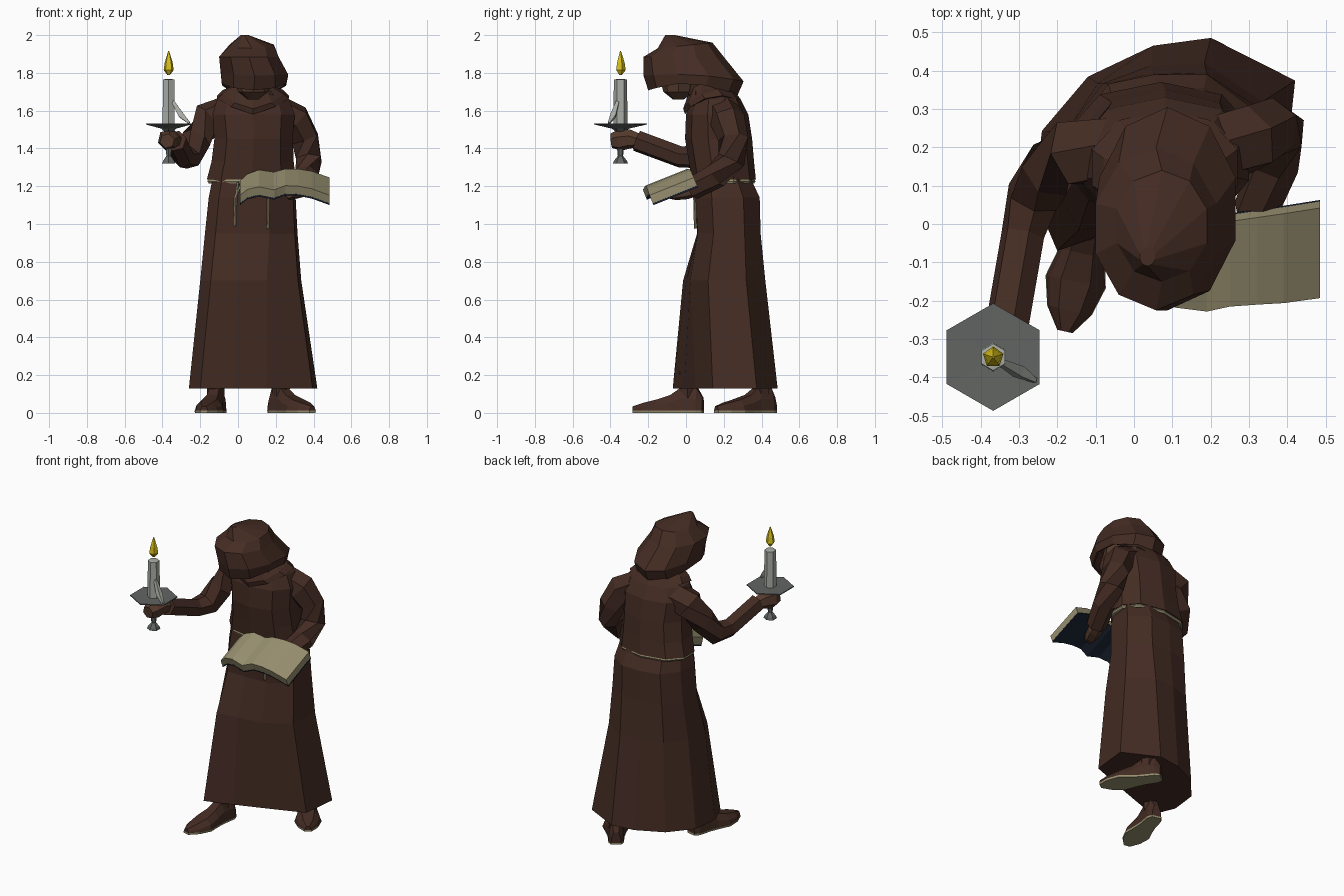
import bpy, bmesh, math
from mathutils import Vector

if "Cube" in bpy.data.objects:
    bpy.data.objects.remove(bpy.data.objects["Cube"])


def material(name, rgb):
    m = bpy.data.materials.new(name)
    m.diffuse_color = (*rgb, 1)
    m.use_nodes = True
    m.node_tree.nodes["Principled BSDF"].inputs["Base Color"].default_value = m.diffuse_color
    return m


BROWN = material("robe brown", (0.058, 0.025, 0.017))
SKIN = material("skin brown", (0.09, 0.043, 0.026))
TAN = material("parchment tan", (0.31, 0.275, 0.16))
NAVY = material("cover navy", (0.012, 0.018, 0.035))
WAX = material("candle wax", (0.40, 0.42, 0.38))
PEWTER = material("pewter grey", (0.12, 0.13, 0.122))
FLAME = material("flame yellow", (0.68, 0.52, 0.01))


def loft(name, rings, mat, caps=(True, True)):
    """Skin a list of equal-length point rings."""
    n = len(rings[0])
    verts = [tuple(p) for r in rings for p in r]
    faces = []
    for i in range(len(rings) - 1):
        for j in range(n):
            k = (j + 1) % n
            faces.append((i*n + j, i*n + k, (i+1)*n + k, (i+1)*n + j))
    if caps[0]:
        faces.append(tuple(reversed(range(n))))
    if caps[1]:
        faces.append(tuple(range(len(verts) - n, len(verts))))
    me = bpy.data.meshes.new(name)
    me.from_pydata(verts, [], faces)
    me.materials.append(mat)
    ob = bpy.data.objects.new(name, me)
    bpy.context.collection.objects.link(ob)
    bm = bmesh.new()
    bm.from_mesh(me)
    bmesh.ops.recalc_face_normals(bm, faces=bm.faces)
    bm.to_mesh(me)
    bm.free()
    return ob


def oval(x0, x1, y0, y1, z, n=10, power=0.8):
    """Squarish oval ring inside a box; z is a number or a function of (c, s)."""
    ring = []
    for i in range(n):
        a = 2 * math.pi * (i + 0.5) / n
        c, s = math.cos(a), math.sin(a)
        c = math.copysign(min(1, abs(c / math.cos(math.pi / n)) ** power), c)
        h = z(c, s) if callable(z) else z
        ring.append(((x0+x1)/2 + c*(x1-x0)/2, (y0+y1)/2 + s*(y1-y0)/2, h))
    return ring


def turned(name, x, y, profile, mat, n=6):
    """Lathe a (radius, z) profile round a vertical axis, corners facing y."""
    return loft(name, [[(x + r*math.sin(2*math.pi*i/n), y + r*math.cos(2*math.pi*i/n), z)
                        for i in range(n)] for r, z in profile], mat)


def tube(name, path, mat, n=6):
    """Sweep a polygon along (x, y, z, radius) points."""
    pts = [Vector(p[:3]) for p in path]
    rings, last = [], None
    for i, p in enumerate(pts):
        d = (pts[min(i+1, len(pts)-1)] - pts[max(i-1, 0)]).normalized()
        side = d.cross(Vector((0.3, 0.2, 1))).normalized()
        if last and side.dot(last) < 0:
            side = -side
        last = side
        up = side.cross(d)
        rings.append([p + path[i][3] * (side*math.cos(2*math.pi*(j+.5)/n)
                      + up*math.sin(2*math.pi*(j+.5)/n)) for j in range(n)])
    return loft(name, rings, mat)


# Skirt: hem and waist footprints blended and refitted to a box at each height
hem = [(.42, .37), (.2, .48), (.05, .46), (-.12, .38), (-.24, .24),
       (-.26, .07), (-.2, -.07), (-.02, -.01), (.15, .05), (.395, .14)]
waist = [(.42, .34), (.25, .48), (.05, .48), (-.13, .44), (-.24, .27),
         (-.26, .06), (-.18, -.06), (.0, -.07), (.22, -.07), (.40, .07)]
boxes = [(-.26, .42, -.07, .485, .13, 0), (-.20, .335, -.02, .42, .7, .55), (-.175, .315, .055, .395, .95, .9),
         (-.155, .305, .05, .39, 1.14, 1), (-.14, .29, .055, .355, 1.215, 1), (-.13, .28, .06, .34, 1.27, 1)]
skirt = []
for x0, x1, y0, y1, z, t in boxes:
    pts = [Vector(h).lerp(Vector(w), t) for h, w in zip(hem, waist)]
    skirt.append([(x0 + (p.x+.26)/.68*(x1-x0), y0 + (p.y+.07)/.55*(y1-y0), z) for p in pts])
loft("robe_skirt", skirt, BROWN)

# Upper robe
loft("robe_torso", [oval(*b) for b in [
    (-.165, .305, .03, .37, 1.235), (-.14, .295, .015, .36, 1.33), (-.125, .29, -.005, .35, 1.45),
    (-.14, .30, 0, .33, 1.58), (-.11, .27, .03, .29, 1.66), (0, .16, .03, .23, 1.74)]], BROWN)

# Rope belt tucked under the torso hem, and its hanging ends
loft("rope_belt", [oval(-.155, .30, .035, .362, 1.215), oval(-.162, .304, .03, .368, 1.226),
                   oval(-.155, .30, .035, .362, 1.238)], TAN)
for i, (x, x2, top, low) in enumerate([(.02, -.015, 1.22, .99), (.0, -.01, 1.22, 1.1), (.15, .16, 1.22, .975)]):
    tube(f"rope_end_{i+1}", [(x, .03, top, .007), (x2, .045, top-.08, .007), (x2, .05, low, .008)], TAN, 4)

# Cowl round the neck, dipping to a point at the front
loft("cowl", [
    oval(-.11, .27, -.005, .30, lambda c, s: 1.63 + .05*abs(c) - .05*max(0, -s), power=1),
    oval(-.08, .24, -.015, .27, lambda c, s: 1.68 + .03*abs(c) - .07*max(0, -s), power=1),
    oval(.0, .16, .03, .22, 1.74)], BROWN)

# Hood: deep, overhanging the face, with an off-centre peak
rim = lambda c, s: 1.72 + .03*(1-s*s) - .045*max(0, s) - .012*max(0, -s)
hood = loft("hood", [
    oval(-.085, .255, -.20, .27, rim, power=.9),
    oval(-.09, .265, -.225, .305, lambda c, s: 1.77 + .02*(1-s*s) - .015*s, power=1),
    oval(-.10, .215, -.225, .20, 1.885, power=1),
    oval(-.045, .19, -.15, .14, lambda c, s: 1.945 + .015*s, power=1),
    oval(.015, .055, -.11, -.06, 2.0, power=1)], BROWN, caps=(False, True))
sol = hood.modifiers.new("cloth", "SOLIDIFY")
sol.thickness = 0.012
turned("head", .08, -.04, [(.03, 1.66), (.08, 1.70), (.1, 1.78), (.08, 1.87), (.03, 1.91)], SKIN, 8)
tube("neck", [(.08, .12, 1.66, .07), (.08, .0, 1.78, .07)], BROWN)

# Sleeves and hands
tube("candle_sleeve", [(.02, .18, 1.585, .08), (-.06, .19, 1.59, .09), (-.155, .185, 1.555, .095),
                       (-.22, .14, 1.45, .08), (-.265, .07, 1.355, .072), (-.29, -.03, 1.355, .058),
                       (-.33, -.26, 1.44, .058)], BROWN)
tube("candle_hand", [(-.33, -.24, 1.44, .035), (-.35, -.29, 1.45, .05), (-.37, -.35, 1.445, .058),
                     (-.375, -.395, 1.44, .04)], SKIN)
tube("book_sleeve", [(.13, .18, 1.59, .08), (.22, .20, 1.59, .09), (.30, .22, 1.55, .093), (.355, .25, 1.45, .08),
                     (.375, .24, 1.34, .075), (.365, .16, 1.255, .068), (.315, .03, 1.185, .06)], BROWN)
tube("book_hand", [(.32, .05, 1.18, .035), (.30, 0, 1.175, .045), (.28, -.06, 1.165, .04),
                   (.27, -.10, 1.16, .025)], SKIN)

# Open book: curved section (x, drop, back y, front y) swept front to back on a slope
section = [(.01, -.055, 0, -.19), (.05, -.02, .005, -.2), (.11, .0, .01, -.215), (.19, -.012, .01, -.225),
           (.25, .005, .01, -.212), (.32, .0, .02, -.207), (.39, -.015, .03, -.203), (.485, -.055, .045, -.19)]


def book_layer(name, top, bottom, mat):
    rings = []
    for back in (False, True):
        ring = []
        for off, pts in ((top, section), (bottom, section[::-1])):
            for x, dz, yb, yf in pts:
                y = yb if back else yf
                ring.append((x, y - off*.4, 1.275 + dz + .4*y + off))
        rings.append(ring)
    me = loft(name, rings, mat, caps=(False, False)).data
    n = len(section)
    verts = [v.co[:] for v in me.vertices]
    faces = [tuple(p.vertices) for p in me.polygons]
    # front and back edges as strips, since the section is concave
    for s in (0, 2*n):
        for i in range(n - 1):
            q = (s+i, s+i+1, s+2*n-2-i, s+2*n-1-i)
            faces.append(q if s == 0 else q[::-1])
    me.clear_geometry()
    me.from_pydata(verts, [], faces)


book_layer("book_pages", .008, -.035, TAN)
book_layer("book_cover", -.0355, -.044, NAVY)

# Candlestick, candle, wax drip and flame
cx, cy = -.367, -.347
turned("candlestick", cx, cy, [(.04, 1.32), (.034, 1.335), (.014, 1.36), (.02, 1.42), (.016, 1.48),
                               (.045, 1.505), (.14, 1.527), (.14, 1.533), (.03, 1.531)], PEWTER)
turned("candle", cx, cy, [(.037, 1.53), (.035, 1.765), (.012, 1.768)], WAX)
tube("wax_drip", [(-.352, -.358, 1.66, .01), (-.30, -.385, 1.575, .02), (-.258, -.408, 1.535, .008)], WAX, 4)
turned("flame", cx, cy, [(.008, 1.79), (.028, 1.815), (.022, 1.855), (.003, 1.915)], FLAME, 5)

# Shoes with pale soles: (position along foot, half width, top height)
stations = [(0, .03, .08), (.08, .046, .13), (.3, .05, .135), (.45, .06, .095),
            (.65, .078, .07), (.85, .058, .052), (1, .02, .035)]
for side, heel, toe in (("candle_side", (-.10, .09), (-.18, -.28)),
                        ("book_side", (.18, .465), (.395, .16))):
    h, t = Vector((*heel, 0)), Vector((*toe, 0))
    across = Vector((0, 0, 1)).cross((t - h).normalized())
    place = lambda u, w, z: h.lerp(t, u) + across*w + Vector((0, 0, z))
    loft(side + "_shoe", [[place(u, *p) for p in ((-w, .012), (-w*.9, z*.55), (-w*.5, z),
                          (w*.5, z), (w*.9, z*.55), (w, .012))] for u, w, z in stations], BROWN)
    loft(side + "_sole", [[place(u, *p) for p in ((-w, 0), (-w*1.03, .012), (w*1.03, .012), (w, 0))]
                          for u, w, z in stations], TAN)
    a = h.lerp(t, .22)
    loft(side + "_ankle", [[(a.x + r*math.cos(k*math.pi/3), a.y + r*math.sin(k*math.pi/3), z)
                            for k in range(6)] for r, z in ((.045, .08), (.05, .22))], BROWN)
